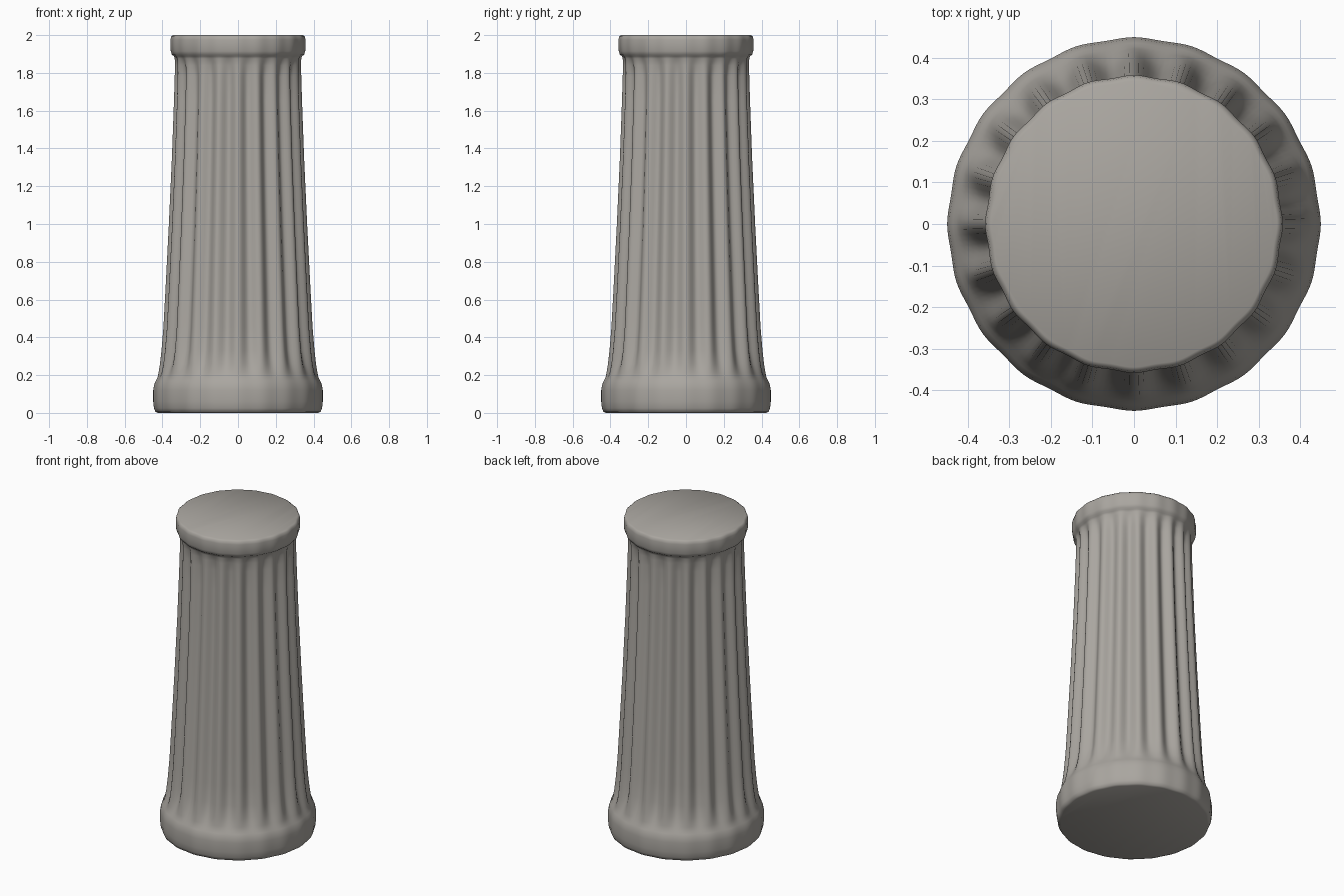
import bpy, math

if "Cube" in bpy.data.objects:
    bpy.data.objects.remove(bpy.data.objects["Cube"])

FLUTES = 20
SEG = FLUTES * 10

stone = bpy.data.materials.new("warm grey stone")
stone.diffuse_color = (0.40, 0.38, 0.35, 1)
stone.use_nodes = True
stone.node_tree.nodes["Principled BSDF"].inputs["Base Color"].default_value = stone.diffuse_color


def fluted_lathe(name, profile):
    """Revolve (radius, z, flute depth) rings; grooves lie between ridges."""
    verts, faces = [], []
    for r, z, depth in profile:
        for i in range(SEG):
            a = 2 * math.pi * i / SEG
            groove = 0.5 - 0.5 * math.cos(FLUTES * a)
            # bands stay very slightly faceted, shaft is hollowed
            rad = r - 0.004 * groove - depth * groove
            verts.append((rad * math.cos(a), rad * math.sin(a), z))
    n = len(profile)
    for k in range(n - 1):
        for i in range(SEG):
            j = (i + 1) % SEG
            faces.append((k * SEG + i, k * SEG + j,
                          (k + 1) * SEG + j, (k + 1) * SEG + i))
    faces.append(tuple(reversed(range(SEG))))
    faces.append(tuple(range((n - 1) * SEG, n * SEG)))
    me = bpy.data.meshes.new(name)
    me.from_pydata(verts, [], faces)
    me.materials.append(stone)
    ob = bpy.data.objects.new(name, me)
    bpy.context.collection.objects.link(ob)
    bpy.ops.object.select_all(action='DESELECT')
    ob.select_set(True)
    bpy.context.view_layer.objects.active = ob
    bpy.ops.object.shade_smooth_by_angle(angle=math.radians(50))
    return ob


# whole column: base band, flared fluted shaft, top collar
fluted_lathe("fluted_column", [
    (0.425, 0.0, 0), (0.437, 0.006, 0), (0.445, 0.025, 0), (0.449, 0.06, 0),
    (0.449, 0.12, 0), (0.444, 0.15, 0), (0.435, 0.17, 0), (0.427, 0.185, 0),
    (0.421, 0.21, 0.006), (0.413, 0.26, 0.018), (0.405, 0.33, 0.026),
    (0.395, 0.45, 0.028), (0.384, 0.65, 0.028), (0.366, 1.0, 0.028),
    (0.350, 1.35, 0.027), (0.339, 1.65, 0.026), (0.335, 1.78, 0.022),
    (0.334, 1.84, 0.014), (0.335, 1.875, 0.004), (0.339, 1.888, 0),
    (0.350, 1.896, 0), (0.356, 1.915, 0), (0.358, 1.945, 0),
    (0.358, 1.975, 0), (0.354, 1.992, 0), (0.344, 2.0, 0),
])
